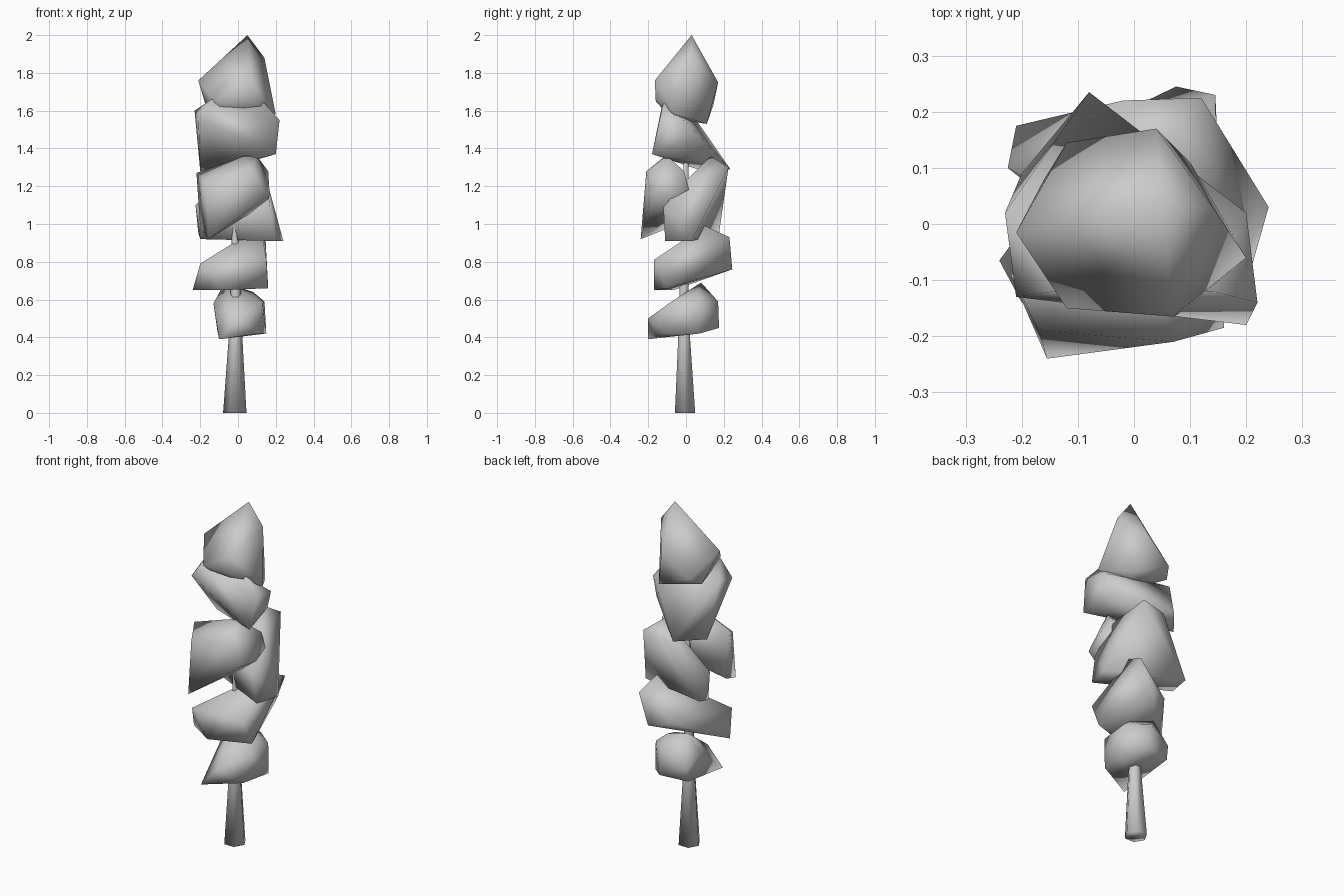
import bpy, bmesh, math

if "Cube" in bpy.data.objects:
    bpy.data.objects.remove(bpy.data.objects["Cube"])


def finish(bm, name):
    bmesh.ops.recalc_face_normals(bm, faces=bm.faces)
    mesh = bpy.data.meshes.new(name)
    bm.to_mesh(mesh)
    bm.free()
    ob = bpy.data.objects.new(name, mesh)
    bpy.context.collection.objects.link(ob)
    bpy.ops.object.select_all(action='DESELECT')
    ob.select_set(True)
    bpy.context.view_layer.objects.active = ob
    bpy.ops.object.shade_smooth_by_angle(angle=math.radians(120))
    return ob


def chunk(name, pts):
    """Faceted foliage clump: convex hull round a few corner points (in cm)."""
    bm = bmesh.new()
    for p in pts:
        bm.verts.new([c / 100 for c in p])
    bmesh.ops.convex_hull(bm, input=bm.verts)
    loose = [v for v in bm.verts if not v.link_faces]
    bmesh.ops.delete(bm, geom=loose, context='VERTS')
    return finish(bm, name)


# Tapered six-sided trunk: (x, y, z, radius) rings
bm = bmesh.new()
rings = []
for x, y, z, r in [(-.017, -.005, 0, .062), (-.013, -.01, .4, .036),
                   (-.012, -.01, .65, .028), (-.015, 0, .95, .018), (0, 0, 1.6, .012)]:
    rings.append([bm.verts.new((x + r * math.cos(i * math.pi / 3),
                                y + r * math.sin(i * math.pi / 3), z)) for i in range(6)])
for a, b in zip(rings, rings[1:]):
    for i in range(6):
        j = (i + 1) % 6
        bm.faces.new((a[i], a[j], b[j], b[i]))
bm.faces.new(rings[0])
bm.faces.new(rings[-1])
finish(bm, "trunk")

# Foliage clumps, bottom to top
chunk("foliage_bottom", [
    (-10, -20, 39), (0, -20, 50), (-13, 5, 58), (-7, 8, 69), (8, 6, 64),
    (14, 8, 59), (3, 17, 59), (5, 17.5, 45), (15, 7, 42), (13, -9, 58),
    (-11, 14, 44), (-11, 15, 52), (11, -11, 42)])
chunk("foliage_low", [
    (14.5, 23, 93), (7.5, 24.5, 76), (12, 10, 99), (0, 0, 90), (15, -17, 81),
    (16, -10, 66), (-8, -17, 65), (-20, -14, 79), (-24, -6.5, 65), (-6, 18, 78)])
chunk("foliage_middle_front", [
    (-15.5, -24, 92), (-22, -9, 127), (-17, -19, 121), (3, -11, 136),
    (10, -10, 136), (16, -1, 128), (17, 3, 112), (7, -21, 128), (16, -18.5, 115),
    (-20, -9, 98)])
chunk("foliage_middle_back", [
    (24, 3, 91), (20, -11, 91), (-21, 17.5, 95), (-20, 8, 92), (-22.5, 10, 110),
    (12, 22.5, 130), (4, 13, 136), (-2, 22, 127), (17, -12, 109), (15, 1, 124)])
chunk("foliage_upper", [
    (-21, -13, 156), (-14, -12, 166), (14, -12, 164), (22, -14, 155), (20, -18, 137),
    (-23, 2, 160), (-20, 9, 128), (-8, 23.5, 129), (20, 2, 152), (17, 3, 141)])
chunk("foliage_top", [
    (5, 3, 200), (14, 3, 188), (-21, -1.5, 176), (4, 17, 175), (7, -16.5, 176),
    (8, -16, 165), (-12, -15, 165), (-12, 14.5, 163), (-16, 8, 159), (20, -6, 158),
    (10, 11, 153), (-4, -8, 156)])
